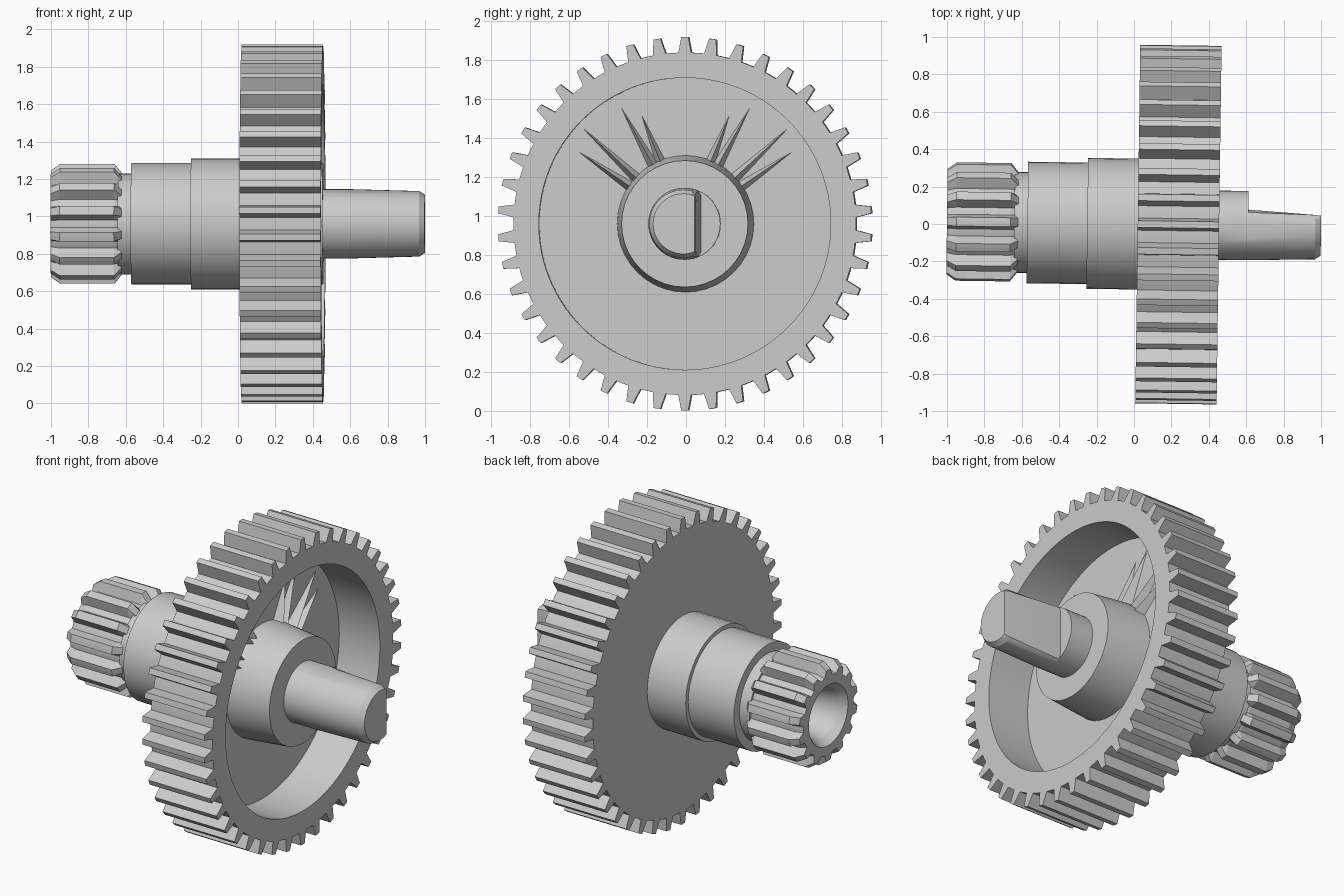
import bpy, bmesh, math
from mathutils import Matrix

if "Cube" in bpy.data.objects:
    bpy.data.objects.remove(bpy.data.objects["Cube"])

AXIS_Z = 0.96
PLACE = Matrix.Translation((0, 0, AXIS_Z)) @ Matrix.Rotation(math.radians(-0.8), 4, 'Z')

grey = bpy.data.materials.new("plain grey")
grey.diffuse_color = (0.6, 0.6, 0.6, 1)
grey.use_nodes = True
grey.node_tree.nodes["Principled BSDF"].inputs["Base Color"].default_value = grey.diffuse_color


def finish(name, bm, angle=None):
    bm.transform(PLACE)
    bmesh.ops.recalc_face_normals(bm, faces=bm.faces)
    mesh = bpy.data.meshes.new(name)
    bm.to_mesh(mesh)
    bm.free()
    mesh.materials.append(grey)
    obj = bpy.data.objects.new(name, mesh)
    bpy.context.collection.objects.link(obj)
    return obj


def loft(name, sections, n, caps=(True, True)):
    """Skin rings along x; each section is (x, radius or function of point index)."""
    bm = bmesh.new()
    rings = []
    for x, rad in sections:
        ring = []
        for i in range(n):
            a = 2 * math.pi * i / n
            r = rad(i) if callable(rad) else rad
            ring.append(bm.verts.new((x, r * math.sin(a), r * math.cos(a))))
        rings.append(ring)
    for p, q in zip(rings, rings[1:]):
        for i in range(n):
            j = (i + 1) % n
            bm.faces.new((p[i], p[j], q[j], q[i]))
    for ring, cap in zip((rings[0], rings[-1]), caps):
        if cap:
            bm.faces.new(ring)
    return finish(name, bm)


def teeth(tip, root, per, tip_pts):
    """Radius rule: tip points around index 0 of each tooth, root elsewhere."""
    return lambda i: tip if (i % per) in tip_pts else root


# Large spur gear: toothed rim, flat back, recessed front
N = 42
spur = teeth(0.96, 0.88, 8, (0, 1, 7))
big = [(0.02, 0.25), (0.02, 0.80), (0.02, spur), (0.455, spur),
       (0.455, 0.75), (0.17, 0.75), (0.17, 0.25)]
loft("large_gear", big, N * 8, (False, False))

# Hub inside the recess, slightly tapered
loft("front_hub", [(0.16, 0.352), (0.25, 0.345), (0.455, 0.325)], 40)

# Low radial ridges on the upper half of the recess floor
bm = bmesh.new()
for deg, length in ((22, 0.60), (29, 0.68), (47, 0.72), (56, 0.66)):
    for side in (-1, 1):
        a = math.radians(deg) * side
        d, t = (math.sin(a), math.cos(a)), (math.cos(a), -math.sin(a))

        def at(x, r, w):
            return bm.verts.new((x, d[0] * r + t[0] * w, d[1] * r + t[1] * w))
        l, m, k, e = at(0.168, 0.3, -0.03), at(0.168, 0.3, 0.03), at(0.24, 0.3, 0), at(0.17, length, 0)
        for f in ((l, m, k), (l, k, e), (k, m, e), (m, l, e)):
            bm.faces.new(f)
finish("recess_ridges", bm)

# Output shaft with a flat cut on the +y side
S = 48


def d_cut(radius, flat):
    def rule(i):
        s = math.sin(2 * math.pi * i / S)
        return min(radius, flat / s) if s > 0.01 else radius
    return rule


loft("d_shaft", [(0.40, 0.185), (0.61, 0.185), (0.61, d_cut(0.185, 0.085)),
                 (0.97, d_cut(0.175, 0.062)), (1.0, d_cut(0.155, 0.058))], S)

# Stepped collar behind the gear
loft("stepped_collar", [(0.03, 0.35), (-0.25, 0.35), (-0.25, 0.325),
                        (-0.57, 0.325), (-0.57, 0.27), (-0.64, 0.27)], 40)

# Small pinion with chamfered teeth and an open bore
P = 14


def pinion(tip, root):
    return teeth(tip, root, 6, (0, 1, 5))


loft("small_pinion", [(-0.76, 0.12), (-0.95, 0.16), (-1.0, 0.19),
                      (-1.0, pinion(0.285, 0.245)), (-0.95, pinion(0.32, 0.26)),
                      (-0.66, pinion(0.32, 0.26)), (-0.62, pinion(0.27, 0.25)),
                      (-0.62, 0.15)], P * 6)

# Soft shading on the round parts, sharp steps kept
for name in ("front_hub", "d_shaft", "stepped_collar"):
    obj = bpy.data.objects[name]
    bpy.ops.object.select_all(action='DESELECT')
    obj.select_set(True)
    bpy.context.view_layer.objects.active = obj
    bpy.ops.object.shade_smooth_by_angle(angle=math.radians(25))
